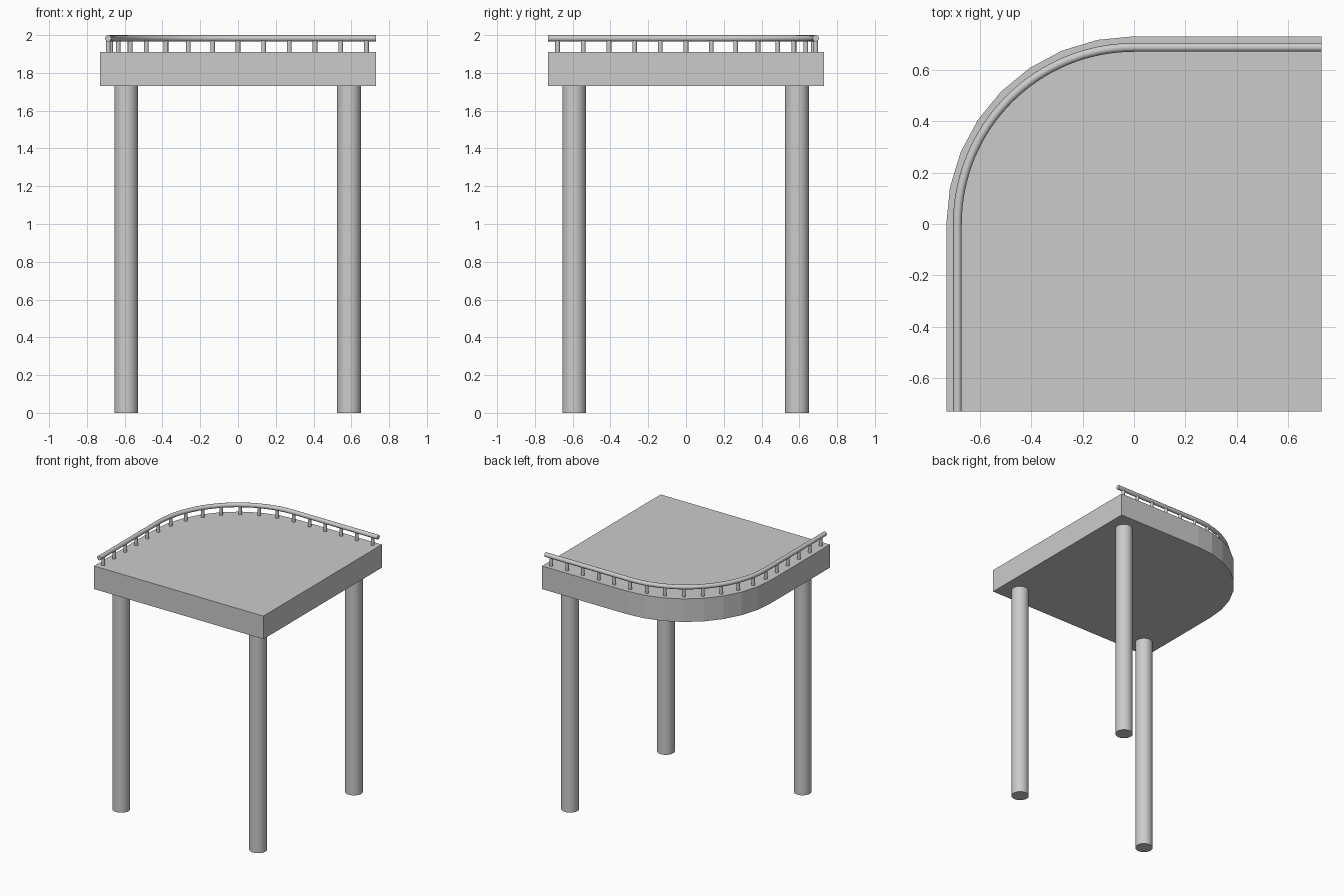
import bpy, bmesh
from math import sin, cos, pi, radians

if "Cube" in bpy.data.objects:
    bpy.data.objects.remove(bpy.data.objects["Cube"])

HALF = 0.73          # half width of the slab, also its corner radius
SLAB_Z0, SLAB_Z1 = 1.73, 1.91
RAIL_R = 0.687       # distance of the rail from the centre lines
RAIL_Z, RAIL_T = 1.983, 0.017


def smooth(obj):
    bpy.ops.object.select_all(action='DESELECT')
    obj.select_set(True)
    bpy.context.view_layer.objects.active = obj
    bpy.ops.object.shade_smooth_by_angle(angle=radians(35))


def cylinder(name, x, y, z0, z1, r, sides):
    bpy.ops.mesh.primitive_cylinder_add(vertices=sides, radius=r, depth=z1 - z0,
                                        location=(x, y, (z0 + z1) / 2))
    obj = bpy.context.object
    obj.name = name
    smooth(obj)
    return obj


def arc(r, steps):
    """Quarter circle from the left side to the back side."""
    return [(-r * cos(pi / 2 * i / steps), r * sin(pi / 2 * i / steps))
            for i in range(steps + 1)]


# Slab with one large faceted corner
outline = [(HALF, HALF), (HALF, -HALF), (-HALF, -HALF)] + arc(HALF, 8)
bm = bmesh.new()
base = bm.faces.new([bm.verts.new((x, y, SLAB_Z0)) for x, y in outline])
ext = bmesh.ops.extrude_face_region(bm, geom=[base])
top = [v for v in ext['geom'] if isinstance(v, bmesh.types.BMVert)]
bmesh.ops.translate(bm, verts=top, vec=(0, 0, SLAB_Z1 - SLAB_Z0))
bmesh.ops.recalc_face_normals(bm, faces=bm.faces)
mesh = bpy.data.meshes.new("slab")
bm.to_mesh(mesh)
bm.free()
bpy.context.collection.objects.link(bpy.data.objects.new("slab", mesh))

# Legs under the three square corners
for name, x, y in (("front_left_leg", -0.592, -0.592),
                   ("front_right_leg", 0.588, -0.592),
                   ("back_right_leg", 0.588, 0.588)):
    cylinder(name, x, y, 0, SLAB_Z0, 0.063, 32)

# Round rail following the left side, the curved corner and the back
path = [(-RAIL_R, -HALF)] + arc(RAIL_R, 32) + [(HALF, RAIL_R)]
curve = bpy.data.curves.new("rail", 'CURVE')
curve.dimensions = '3D'
curve.bevel_depth = RAIL_T
curve.bevel_resolution = 4
curve.use_fill_caps = True
spline = curve.splines.new('POLY')
spline.points.add(len(path) - 1)
for p, (x, y) in zip(spline.points, path):
    p.co = (x, y, RAIL_Z, 1)
rail = bpy.data.objects.new("rail", curve)
bpy.context.collection.objects.link(rail)
bpy.ops.object.select_all(action='DESELECT')
rail.select_set(True)
bpy.context.view_layer.objects.active = rail
bpy.ops.object.convert(target='MESH')
smooth(bpy.context.object)

# Small posts evenly spaced along the rail
posts = [(-RAIL_R, -0.136 * i) for i in range(5, 0, -1)]
posts += arc(RAIL_R, 8)
posts += [(0.136 * i, RAIL_R) for i in range(1, 6)]
for i, (x, y) in enumerate(posts):
    cylinder(f"rail_post_{i + 1}", x, y, SLAB_Z1, RAIL_Z - 0.005, 0.0125, 16)
